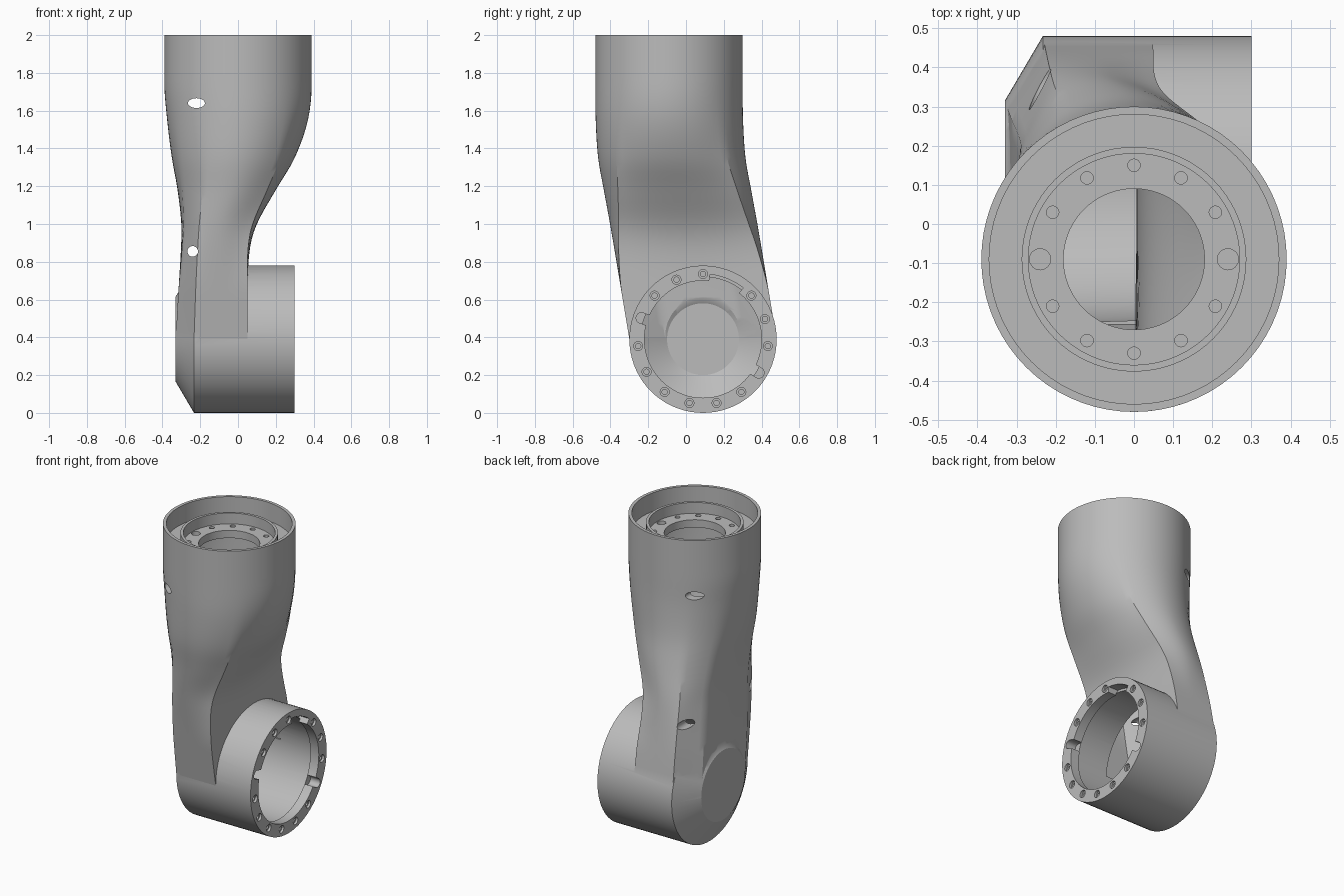
import bpy, bmesh
from math import sin, cos, pi, radians
from mathutils import Matrix, Vector

if "Cube" in bpy.data.objects:
    bpy.data.objects.remove(bpy.data.objects["Cube"], do_unlink=True)

R = 0.39       # outer radius of both joints
SEG = 72
TUBE = Matrix.Translation((0, -0.09, 0))                                   # upright joint axis
RING = Matrix(((0, 0, 1, 0), (1, 0, 0, 0.09), (0, 1, 0, R), (0, 0, 0, 1)))  # sideways joint axis

grey = bpy.data.materials.new("light_grey")
grey.use_nodes = True
grey.diffuse_color = (0.5, 0.5, 0.5, 1)
grey.node_tree.nodes["Principled BSDF"].inputs["Base Color"].default_value = (0.5, 0.5, 0.5, 1)


def skin(name, stacks):
    """Closed solids, each skinned over a stack of equal-count rings."""
    bm = bmesh.new()
    for rings in stacks:
        loops = [[bm.verts.new(p) for p in ring] for ring in rings]
        for a, b in zip(loops, loops[1:]):
            for i in range(len(a)):
                j = (i + 1) % len(a)
                bm.faces.new((a[i], a[j], b[j], b[i]))
        bm.faces.new(loops[0][::-1])
        bm.faces.new(loops[-1])
    bmesh.ops.recalc_face_normals(bm, faces=bm.faces)
    mesh = bpy.data.meshes.new(name)
    bm.to_mesh(mesh)
    bm.free()
    mesh.materials.append(grey)
    ob = bpy.data.objects.new(name, mesh)
    bpy.context.collection.objects.link(ob)
    return ob


def turned(profile, frame, u=0, v=0, seg=SEG):
    """Rings of a turned solid; profile is (radius, height)."""
    return [[frame @ Vector((u + r * cos(2 * pi * i / seg), v + r * sin(2 * pi * i / seg), h))
             for i in range(seg)] for r, h in profile]


def prism(outline, frame, low, high):
    return [[frame @ Vector((u, v, h)) for u, v in outline] for h in (low, high)]


# Body stations: height, left x, right x, middle x, middle y, squareness
STATIONS = [
    (0.39, -0.33, 0.05, -0.1, 0.09, 1),
    (0.65, -0.315, 0.05, -0.1, 0.047, 1),
    (0.87, -0.302, 0.063, -0.1, 0.01, 0.8),
    (1.0, -0.3, 0.1, -0.09, -0.012, 0.6),
    (1.18, -0.32, 0.2, -0.04, -0.045, 0.35),
    (1.35, -0.35, 0.3, -0.015, -0.075, 0.15),
    (1.55, -0.375, 0.37, 0, -0.088, 0.03),
    (1.75, -R, R, 0, -0.09, 0),
    (2.0, -R, R, 0, -0.09, 0),
]


def station(z):
    """Smooth interpolation between the stations."""
    last = len(STATIONS) - 1
    i = max(k for k in range(last) if STATIONS[k][0] <= z)
    a, b = STATIONS[i], STATIONS[i + 1]
    step = b[0] - a[0]
    t = (z - a[0]) / step

    def slope(k, c):
        if k >= last - 1:
            return 0
        p, q = STATIONS[max(k - 1, 0)], STATIONS[k + 1]
        return (q[c] - p[c]) / (q[0] - p[0])

    return [a[c] * (1 - t) ** 2 * (1 + 2 * t) + b[c] * t * t * (3 - 2 * t)
            + step * (slope(i, c) * t * (1 - t) ** 2 - slope(i + 1, c) * t * t * (1 - t))
            for c in range(1, 6)]


def section(z, inset):
    """Round above; square on the right and chamfered on the left below."""
    left, right, cx, cy, square = station(z)
    square = min(max(square, 0), 1)
    ring = []
    for i in range(SEG):
        c, s = cos(2 * pi * i / SEG), sin(2 * pi * i / SEG)
        reach = max(abs(c), abs(s))
        if c < 0:
            reach = max(reach, (abs(c) + abs(s)) / 1.577)
        k = 1 - square + square / reach
        half = (right - cx if c > 0 else cx - left) - inset
        ring.append((cx + c * k * half, cy + s * k * (R - inset), z))
    return ring


def body(name, low, high, inset, steps=40):
    return skin(name, [[section(low + (high - low) * i / steps, inset) for i in range(steps + 1)]])


def combine(target, other, operation):
    mod = target.modifiers.new(other.name, 'BOOLEAN')
    mod.operation = operation
    mod.object = other
    mod.solver = 'EXACT'
    bpy.context.view_layer.objects.active = target
    bpy.ops.object.modifier_apply(modifier=mod.name)
    bpy.data.objects.remove(other, do_unlink=True)


# Outer shell: lofted arm joined to the sideways barrel with a chamfered end
arm = body("arm_link", 0.39, 2.0, 0)
barrel = skin("barrel", [turned([(0.225, -0.33), (R, -0.233), (R, 0.3)], RING)])
combine(arm, barrel, 'UNION')

# Hollow inside of the arm and the barrel
combine(arm, body("arm_cavity", 0.4, 1.82, 0.045), 'DIFFERENCE')
bore = [(0.31, 0.4), (0.31, 0.24), (0.33, 0.24), (0.343, -0.2), (0.19, -0.29)]
combine(arm, skin("barrel_bore", [turned(bore, RING)]), 'DIFFERENCE')

# Stepped seat in the upper end
seat = [(0.37, 2.1), (0.37, 1.88), (0.287, 1.88), (0.287, 1.94), (0.27, 1.94),
        (0.27, 1.87), (0.18, 1.87), (0.18, 1.75)]
combine(arm, skin("top_seat", [turned(seat, TUBE)]), 'DIFFERENCE')

# Bolt circle in the upper flange, with two larger dowel holes
holes = []
for k in range(12):
    a = radians(30 * k)
    r = 0.027 if k % 6 == 0 else 0.016
    holes.append(turned([(r, 1.9), (r, 1.835)], TUBE, 0.24 * cos(a), 0.24 * sin(a), 16))
combine(arm, skin("flange_holes", holes), 'DIFFERENCE')

# Counterbored screws round the barrel mouth, skipping the notches
screws = []
for k in range(15):
    if k in (3, 10, 14):
        continue
    a = radians(90 + 24 * k)
    screws.append(turned([(0.024, 0.32), (0.024, 0.285), (0.014, 0.285), (0.014, 0.25)],
                         RING, 0.345 * cos(a), 0.345 * sin(a), 16))
combine(arm, skin("screw_holes", screws), 'DIFFERENCE')

# Two round-ended notches and one wide notch in the barrel mouth
notches = []
for degrees in (161, 329):
    turn = RING @ Matrix.Rotation(radians(degrees), 4, 'Z')
    outline = [(0.345 + 0.028 * cos(radians(d)), 0.028 * sin(radians(d))) for d in range(-90, 91, 15)]
    notches.append(prism(outline + [(0.28, 0.028), (0.28, -0.028)], turn, 0.23, 0.32))
arc = [radians(d) for d in range(52, 85, 4)]
wide = [(0.345 * cos(a), 0.345 * sin(a)) for a in arc] + [(0.28 * cos(a), 0.28 * sin(a)) for a in arc[::-1]]
notches.append(prism(wide, RING, 0.23, 0.32))
combine(arm, skin("mouth_notches", notches), 'DIFFERENCE')

# Cover screw openings through front and back walls
openings = []
for x, z, rx, rz in ((-0.22, 1.64, 0.045, 0.026), (-0.24, 0.855, 0.028, 0.028)):
    openings.append([[(x + rx * cos(pi * i / 12), y, z + rz * sin(pi * i / 12)) for i in range(24)]
                     for y in (-0.7, 0.7)])
combine(arm, skin("cover_openings", openings), 'DIFFERENCE')

# Smooth shading with crisp edges
bpy.ops.object.select_all(action='DESELECT')
arm.select_set(True)
bpy.context.view_layer.objects.active = arm
bpy.ops.object.shade_smooth_by_angle(angle=radians(28))
